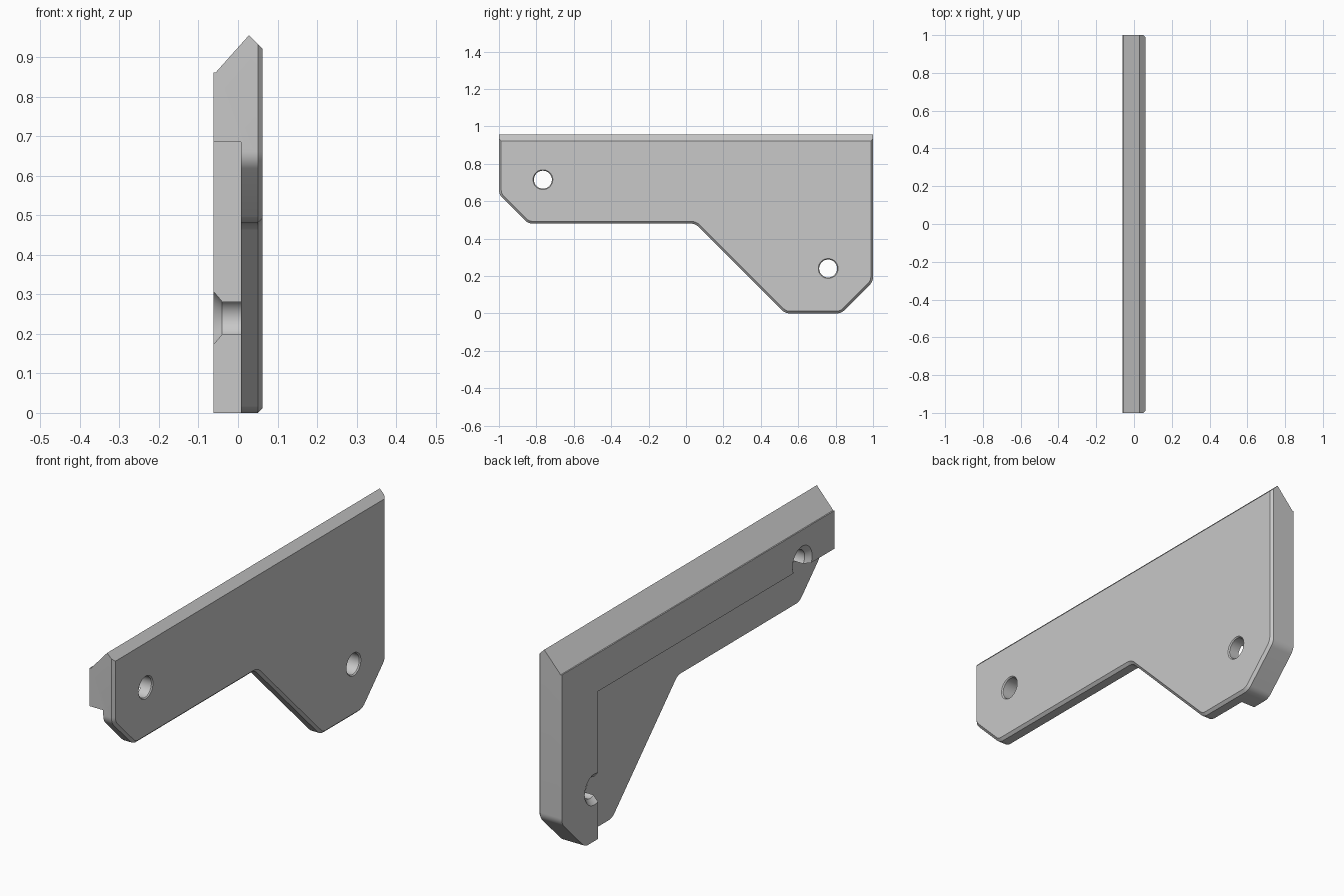
import bpy, bmesh, math
from mathutils import Vector

if "Cube" in bpy.data.objects:
    bpy.data.objects.remove(bpy.data.objects["Cube"], do_unlink=True)

grey = bpy.data.materials.new("plain grey")
grey.use_nodes = True
COLOUR = (0.58, 0.58, 0.58, 1)
grey.diffuse_color = COLOUR
grey.node_tree.nodes["Principled BSDF"].inputs["Base Color"].default_value = COLOUR


def finish(name, bm):
    bmesh.ops.recalc_face_normals(bm, faces=bm.faces[:])
    mesh = bpy.data.meshes.new(name)
    bm.to_mesh(mesh)
    bm.free()
    mesh.materials.append(grey)
    obj = bpy.data.objects.new(name, mesh)
    bpy.context.collection.objects.link(obj)
    return obj


def rounded(points, radius, steps=6):
    """Round every corner of a closed 2D outline with a smooth fillet."""
    out = []
    for i, p in enumerate(points):
        p = Vector(p)
        a = (Vector(points[i - 1]) - p).normalized()
        b = (Vector(points[(i + 1) % len(points)]) - p).normalized()
        half = a.angle(b) / 2
        centre = p + (a + b).normalized() * radius / math.sin(half)
        start = p + a * radius / math.tan(half) - centre
        end = p + b * radius / math.tan(half) - centre
        for k in range(steps + 1):
            d = start.lerp(end, k / steps).normalized()
            out.append(centre + d * radius)
    return out


def prism(bm, coords, depth):
    """Extrude a flat outline by a depth vector; returns the far cap."""
    face = bm.faces.new([bm.verts.new(c) for c in coords])
    geo = bmesh.ops.extrude_face_region(bm, geom=[face], use_keep_orig=True)["geom"]
    bmesh.ops.translate(bm, vec=depth, verts=[g for g in geo if isinstance(g, bmesh.types.BMVert)])
    return next(g for g in geo if isinstance(g, bmesh.types.BMFace))


def cut(target, cutter):
    cutter.hide_render = True
    mod = target.modifiers.new("cut", "BOOLEAN")
    mod.object, mod.operation, mod.solver = cutter, "DIFFERENCE", "EXACT"
    bpy.context.view_layer.objects.active = target
    bpy.ops.object.modifier_apply(modifier=mod.name)
    bpy.data.objects.remove(cutter, do_unlink=True)


# Bracket body: rounded side outline, chamfered around its outer face
outline = [(-1, 1.3), (-1, 0.636), (-0.844, 0.48), (0.05, 0.48),
           (0.53, 0), (0.83, 0), (1, 0.17), (1, 1.3)]
bm = bmesh.new()
cap = prism(bm, [(-0.062, y, z) for y, z in rounded(outline, 0.06)], (0.124, 0, 0))
bmesh.ops.recalc_face_normals(bm, faces=bm.faces[:])
bmesh.ops.bevel(bm, geom=cap.edges[:], offset=0.012, segments=1, affect="EDGES")
bracket = finish("corner_bracket", bm)

# Sloped ridge along the top
ridge = [(-0.2, 0.862), (-0.056, 0.862), (0.028, 0.956), (0.062, 0.922),
         (0.2, 0.784), (0.2, 1.5), (-0.2, 1.5)]
bm = bmesh.new()
prism(bm, [(x, -1.2, z) for x, z in ridge], (0, 2.4, 0))
cut(bracket, finish("ridge_cutter", bm))

# Recess that leaves a raised L-shaped rail on the inner side
recess = [(-1.2, -0.2), (0.735, -0.2), (0.735, 0.685), (-1.2, 0.685)]
bm = bmesh.new()
prism(bm, [(-0.2, y, z) for y, z in recess], (0.208, 0, 0))
cut(bracket, finish("recess_cutter", bm))

# Screw holes, countersunk into the rail and lightly chamfered outside
SIDES = 40
for y0, z0 in [(-0.765, 0.715), (0.76, 0.24)]:
    bm = bmesh.new()
    rings = []
    for x, r in [(-0.082, 0.093), (-0.04, 0.048), (0.057, 0.048), (0.077, 0.068)]:
        rings.append([bm.verts.new((x, y0 + r * math.cos(t), z0 + r * math.sin(t)))
                      for t in (math.tau * k / SIDES for k in range(SIDES))])
    for a, b in zip(rings, rings[1:]):
        for k in range(SIDES):
            n = (k + 1) % SIDES
            bm.faces.new((a[k], a[n], b[n], b[k]))
    bm.faces.new(rings[0])
    bm.faces.new(rings[-1])
    cut(bracket, finish("hole_cutter", bm))

# Smooth fillets and bores, crisp edges elsewhere
bpy.ops.object.select_all(action="DESELECT")
bracket.select_set(True)
bpy.context.view_layer.objects.active = bracket
bpy.ops.object.shade_smooth_by_angle(angle=math.radians(25))
